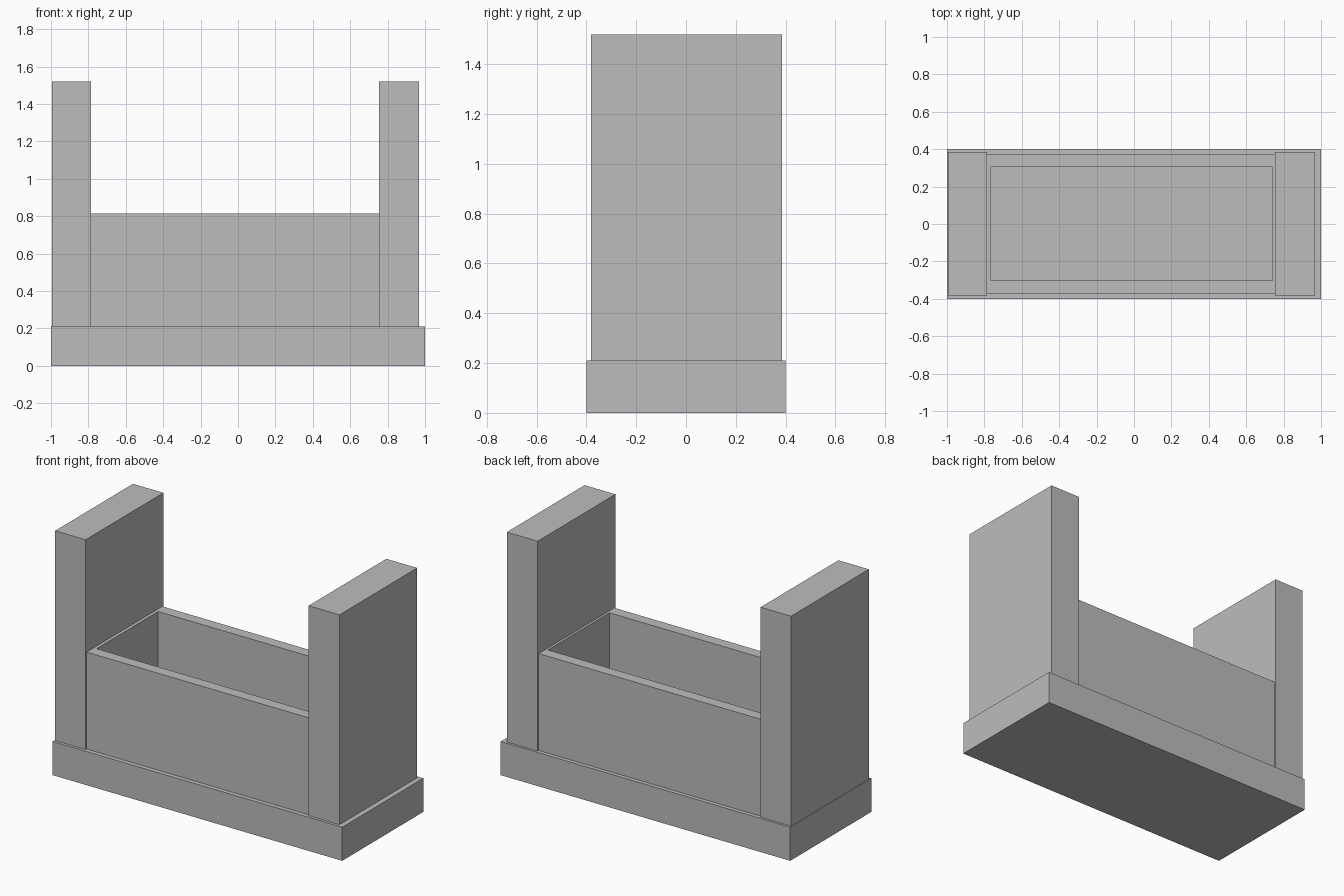
import bpy
import bmesh
from mathutils import Vector

default = bpy.data.objects.get("Cube")
if default:
    bpy.data.objects.remove(default, do_unlink=True)

GREY = (0.51, 0.51, 0.51, 1.0)
grey = bpy.data.materials.new("plain grey")
grey.use_nodes = True
grey.diffuse_color = GREY
grey.node_tree.nodes["Principled BSDF"].inputs["Base Color"].default_value = GREY


def block(bm, low, high):
    """Add an axis-aligned box and return its top face."""
    low, high = Vector(low), Vector(high)
    verts = bmesh.ops.create_cube(bm, size=1)["verts"]
    for v in verts:
        v.co = (low + high) / 2 + v.co * (high - low)
    faces = {f for v in verts for f in v.link_faces}
    return max(faces, key=lambda f: f.calc_center_median().z)


def finish(name, bm):
    bmesh.ops.recalc_face_normals(bm, faces=bm.faces)
    mesh = bpy.data.meshes.new(name)
    bm.to_mesh(mesh)
    bm.free()
    mesh.materials.append(grey)
    bpy.context.collection.objects.link(bpy.data.objects.new(name, mesh))


BASE_TOP = 0.21

# Base slab and the two end pillars
for name, low, high in (
    ("base", (-1, -0.4, 0), (1, 0.4, BASE_TOP)),
    ("right_pillar", (-0.995, -0.382, BASE_TOP), (-0.785, 0.385, 1.52)),
    ("left_pillar", (0.755, -0.382, BASE_TOP), (0.968, 0.385, 1.52)),
):
    bm = bmesh.new()
    block(bm, low, high)
    finish(name, bm)

# Open trough: inset the top face, then push it down to hollow the box
bm = bmesh.new()
top = block(bm, (-0.835, -0.372, BASE_TOP), (0.81, 0.375, 0.815))
bmesh.ops.inset_region(bm, faces=[top], thickness=0.07, use_even_offset=True)
floor = bmesh.ops.extrude_discrete_faces(bm, faces=[top])["faces"][0]
for v in floor.verts:
    v.co.z = BASE_TOP + 0.01
finish("trough", bm)
